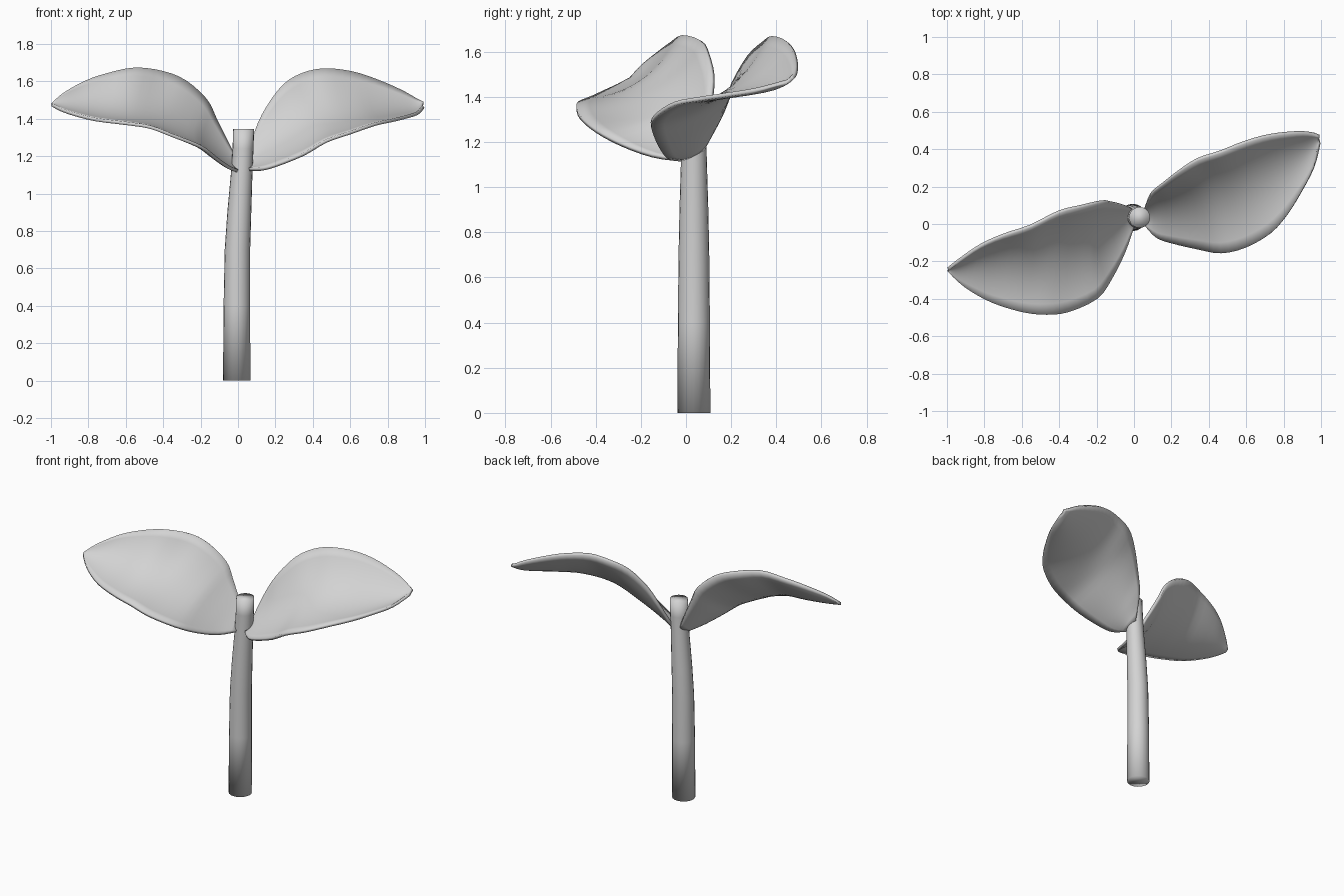
import bpy, bmesh, math
from mathutils import Vector

if "Cube" in bpy.data.objects:
    bpy.data.objects.remove(bpy.data.objects["Cube"])

grey = bpy.data.materials.new("plain_grey")
grey.diffuse_color = (0.65, 0.65, 0.65, 1)
grey.use_nodes = True
grey.node_tree.nodes["Principled BSDF"].inputs["Base Color"].default_value = grey.diffuse_color


def add_object(name, bm):
    bmesh.ops.recalc_face_normals(bm, faces=bm.faces)
    mesh = bpy.data.meshes.new(name)
    bm.to_mesh(mesh)
    bm.free()
    mesh.materials.append(grey)
    mesh.shade_smooth()
    obj = bpy.data.objects.new(name, mesh)
    bpy.context.collection.objects.link(obj)
    return obj


def spline(points, steps):
    """Catmull-Rom curve through the points."""
    p = [Vector(q) for q in points]
    p = [2 * p[0] - p[1]] + p + [2 * p[-1] - p[-2]]
    out = []
    for a, b, c, d in zip(p, p[1:], p[2:], p[3:]):
        for i in range(steps):
            t = i / steps
            out.append(0.5 * (2 * b + (c - a) * t + (2 * a - 5 * b + 4 * c - d) * t**2
                              + (3 * b - a - 3 * c + d) * t**3))
    return out + [p[-2]]


def skin(bm, rows, closed):
    for r, s in zip(rows, rows[1:]):
        n = len(r)
        for i in range(n if closed else n - 1):
            j = (i + 1) % n
            bm.faces.new((r[i], r[j], s[j], s[i]))


def leaf(name, front, back, steps=3, across=12, cup=0.14):
    """Cupped blade lofted between its front and back edges."""
    f, b = spline(front, steps), spline(back, steps)
    mid = [(p + q) / 2 for p, q in zip(f, b)]
    bm = bmesh.new()
    rows = []
    for k, (p, q) in enumerate(zip(f, b)):
        along = mid[min(k + 1, len(mid) - 1)] - mid[max(k - 1, 0)]
        down = (q - p).cross(along).normalized()
        if down.z > 0:
            down = -down
        depth = cup * (q - p).length
        row = []
        for i in range(across + 1):
            t = i / across
            row.append(bm.verts.new(p.lerp(q, t) + down * depth * 4 * t * (1 - t)))
        rows.append(row)
    skin(bm, rows, False)
    obj = add_object(name, bm)
    solid = obj.modifiers.new("thickness", "SOLIDIFY")
    solid.thickness = 0.018
    solid.offset = 0


# Stem: tapered tube leaning slightly to the right near the top (z, x, radius)
profile = [(0, -0.007, 0.073), (0.4, -0.006, 0.071), (0.7, -0.003, 0.068),
           (0.9, 0.007, 0.064), (1.13, 0.021, 0.057), (1.24, 0.027, 0.056),
           (1.345, 0.03, 0.056)]
bm = bmesh.new()
sides = 20
rings = [[bm.verts.new((x + r * math.cos(2 * math.pi * i / sides),
                        0.035 + r * math.sin(2 * math.pi * i / sides), z))
          for i in range(sides)] for z, x, r in profile]
skin(bm, rings, True)
bm.faces.new(rings[0])
bm.faces.new(rings[-1])
add_object("stem", bm)

# Right leaf, base to tip
leaf("right_leaf",
     [(.06, -.01, 1.13), (.12, -.07, 1.13), (.2, -.1, 1.15), (.35, -.135, 1.21),
      (.47, -.155, 1.28), (.6, -.125, 1.325), (.73, -.05, 1.37), (.82, .05, 1.39),
      (.9, .18, 1.41), (.96, .3, 1.43), (.992, .43, 1.465)],
     [(.05, .07, 1.16), (.09, .16, 1.33), (.15, .21, 1.46), (.24, .28, 1.58),
      (.34, .345, 1.64), (.46, .385, 1.665), (.6, .44, 1.65), (.73, .475, 1.61),
      (.87, .49, 1.55), (.95, .485, 1.505), (.992, .47, 1.485)])

# Left leaf, base to tip
leaf("left_leaf",
     [(0, -.01, 1.12), (-.05, -.15, 1.14), (-.12, -.29, 1.19), (-.2, -.4, 1.25),
      (-.35, -.47, 1.31), (-.47, -.485, 1.355), (-.6, -.47, 1.375), (-.76, -.42, 1.395),
      (-.88, -.355, 1.425), (-.95, -.3, 1.45), (-.995, -.255, 1.475)],
     [(-.01, .08, 1.18), (-.06, .1, 1.28), (-.12, .115, 1.4), (-.17, .12, 1.5),
      (-.28, .095, 1.6), (-.4, .065, 1.65), (-.55, -.01, 1.67), (-.7, -.06, 1.64),
      (-.82, -.115, 1.6), (-.93, -.19, 1.54), (-.995, -.24, 1.485)])
